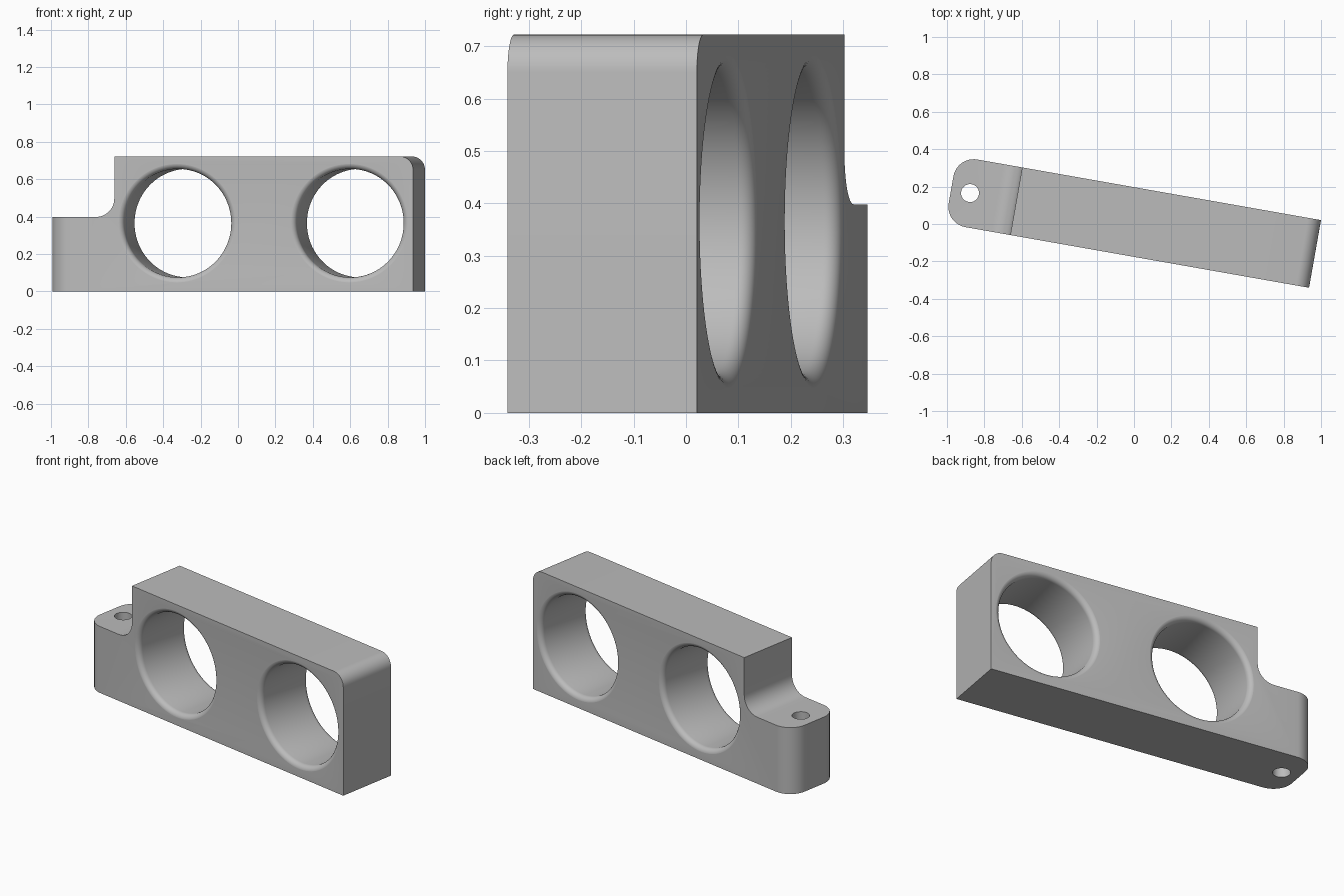
import bpy, bmesh, math
from mathutils import Matrix

cube = bpy.data.objects.get("Cube")
if cube:
    bpy.data.objects.remove(cube, do_unlink=True)

FRONT, BACK = -0.173, 0.194
LEFT, RIGHT, STEP = -0.995, 0.981, -0.641
HEIGHT, TAB = 0.722, 0.398
MID = (FRONT + BACK) / 2

grey = bpy.data.materials.new("light_grey")
grey.use_nodes = True
grey.diffuse_color = (0.5, 0.5, 0.5, 1)
grey.node_tree.nodes["Principled BSDF"].inputs["Base Color"].default_value = (0.5, 0.5, 0.5, 1)


def make_object(name, bm):
    bmesh.ops.recalc_face_normals(bm, faces=bm.faces)
    mesh = bpy.data.meshes.new(name)
    bm.to_mesh(mesh)
    bm.free()
    mesh.materials.append(grey)
    obj = bpy.data.objects.new(name, mesh)
    bpy.context.collection.objects.link(obj)
    return obj


def round_edges(bm, radius, test):
    """Round every edge whose two ends both pass the test."""
    edges = [e for e in bm.edges if all(test(v.co) for v in e.verts)]
    bmesh.ops.bevel(bm, geom=edges, offset=radius, segments=12, profile=0.5, affect='EDGES')


def near(a, b):
    return abs(a - b) < 1e-4


def revolve(name, profile, matrix, steps):
    """Closed solid from (radius, height) points turned about z, then placed."""
    bm = bmesh.new()
    verts = [bm.verts.new((r, 0, h)) for r, h in profile]
    edges = [bm.edges.new(pair) for pair in zip(verts, verts[1:])]
    bmesh.ops.spin(bm, geom=verts + edges, cent=(0, 0, 0), axis=(0, 0, 1),
                   angle=math.tau, steps=steps)
    bmesh.ops.remove_doubles(bm, verts=bm.verts, dist=1e-5)
    bm.transform(matrix)
    obj = make_object(name, bm)
    obj.hide_render = True
    return obj


# Bar with a lower tab at one end
bm = bmesh.new()
outline = [(LEFT, 0), (RIGHT, 0), (RIGHT, HEIGHT), (STEP, HEIGHT), (STEP, TAB), (LEFT, TAB)]
face = bm.faces.new([bm.verts.new((x, FRONT, z)) for x, z in outline])
side = bmesh.ops.extrude_face_region(bm, geom=[face])["geom"]
bmesh.ops.translate(bm, vec=(0, BACK - FRONT, 0),
                    verts=[g for g in side if isinstance(g, bmesh.types.BMVert)])
bmesh.ops.recalc_face_normals(bm, faces=bm.faces)
round_edges(bm, 0.072, lambda c: near(c.x, RIGHT) and near(c.z, HEIGHT))
round_edges(bm, 0.1, lambda c: near(c.x, STEP) and near(c.z, TAB))
# Tab corners: one upright edge on each side
for depth in (FRONT, BACK):
    round_edges(bm, 0.11, lambda c: near(c.x, LEFT) and near(c.y, depth))
bar = make_object("bracket_bar", bm)

# Large holes with rounded rims on both faces
half, bore, rim = (BACK - FRONT) / 2, 0.29, 0.032
arc = [(bore + rim - rim * math.sin(a), half + 0.0005 - rim + rim * math.cos(a))
       for a in (math.pi / 2 * i / 8 for i in range(9))]
upper = [(0, half + 0.1), (bore + rim, half + 0.1)] + arc
profile = upper + [(r, -h) for r, h in reversed(upper)]
cutters = []
for x in (-0.301, 0.635):
    place = Matrix.Translation((x, MID, 0.365)) @ Matrix.Rotation(math.pi / 2, 4, 'X')
    cutters.append(revolve("bore_cutter", profile, place, 96))

# Small screw hole down through the tab
pin = [(0, -0.1), (0.048, -0.1), (0.048, 0.6), (0, 0.6)]
cutters.append(revolve("screw_hole_cutter", pin, Matrix.Translation((-0.892, MID, 0)), 40))

bpy.ops.object.select_all(action='DESELECT')
bpy.context.view_layer.objects.active = bar
bar.select_set(True)
for cutter in cutters:
    mod = bar.modifiers.new("cut", 'BOOLEAN')
    mod.operation = 'DIFFERENCE'
    mod.solver = 'EXACT'
    mod.object = cutter
    bpy.ops.object.modifier_apply(modifier=mod.name)
for cutter in cutters:
    bpy.data.objects.remove(cutter, do_unlink=True)

# The bar stands turned about the vertical
bar.data.transform(Matrix.Rotation(math.radians(-10), 4, 'Z'))
bpy.ops.object.shade_smooth_by_angle(angle=math.radians(30))
